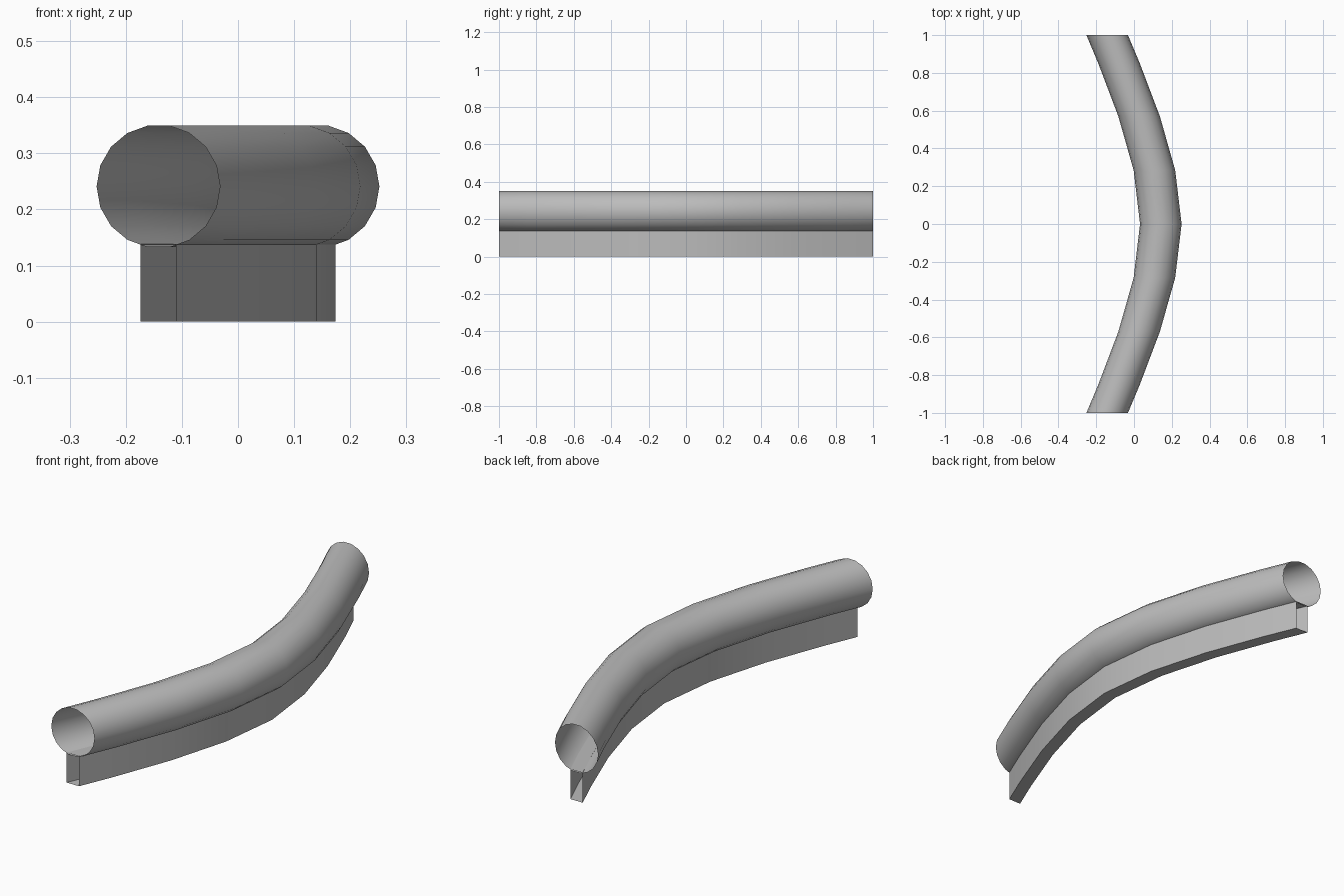
import bpy, bmesh, math

cube = bpy.data.objects.get("Cube")
if cube:
    bpy.data.objects.remove(cube, do_unlink=True)

grey = bpy.data.materials.new("plain_grey")
grey.use_nodes = True
grey.diffuse_color = (0.5, 0.5, 0.5, 1)
grey.node_tree.nodes["Principled BSDF"].inputs["Base Color"].default_value = (0.5, 0.5, 0.5, 1)

# Bowed path as (x, y): one half, mirrored about the middle
half = [(0.142, 0), (0.108, 0.285), (0.027, 0.57), (-0.079, 0.85), (-0.142, 1)]
path = [(x, -y) for x, y in reversed(half[1:])] + half


def sweep(name, profile):
    """Carry a closed (x, z) profile along the path, leaving the ends open."""
    bm = bmesh.new()
    rings = [[bm.verts.new((px + x, py, z)) for x, z in profile] for px, py in path]
    n = len(profile)
    for a, b in zip(rings, rings[1:]):
        for i in range(n):
            j = (i + 1) % n
            bm.faces.new((a[i], a[j], b[j], b[i]))
    bm.normal_update()
    # Make the faces point away from the path
    top = max(bm.faces, key=lambda f: f.calc_center_median().z)
    if top.normal.z < 0:
        bmesh.ops.reverse_faces(bm, faces=bm.faces[:])
    mesh = bpy.data.meshes.new(name)
    bm.to_mesh(mesh)
    bm.free()
    mesh.materials.append(grey)
    obj = bpy.data.objects.new(name, mesh)
    bpy.context.collection.objects.link(obj)
    bpy.ops.object.select_all(action='DESELECT')
    obj.select_set(True)
    bpy.context.view_layer.objects.active = obj
    bpy.ops.object.shade_smooth_by_angle(angle=math.radians(35))
    return obj


# Round rail, an open tube
SIDES, RADIUS, CENTRE = 18, 0.11, 0.241
angles = [2 * math.pi * i / SIDES for i in range(SIDES)]
sweep("rail_tube", [(RADIUS * math.cos(a), CENTRE + RADIUS * math.sin(a)) for a in angles])

# Narrow hollow wall under the rail
W, H = 0.0315, 0.138
sweep("support_wall", [(-W, 0), (W, 0), (W, H), (-W, H)])
